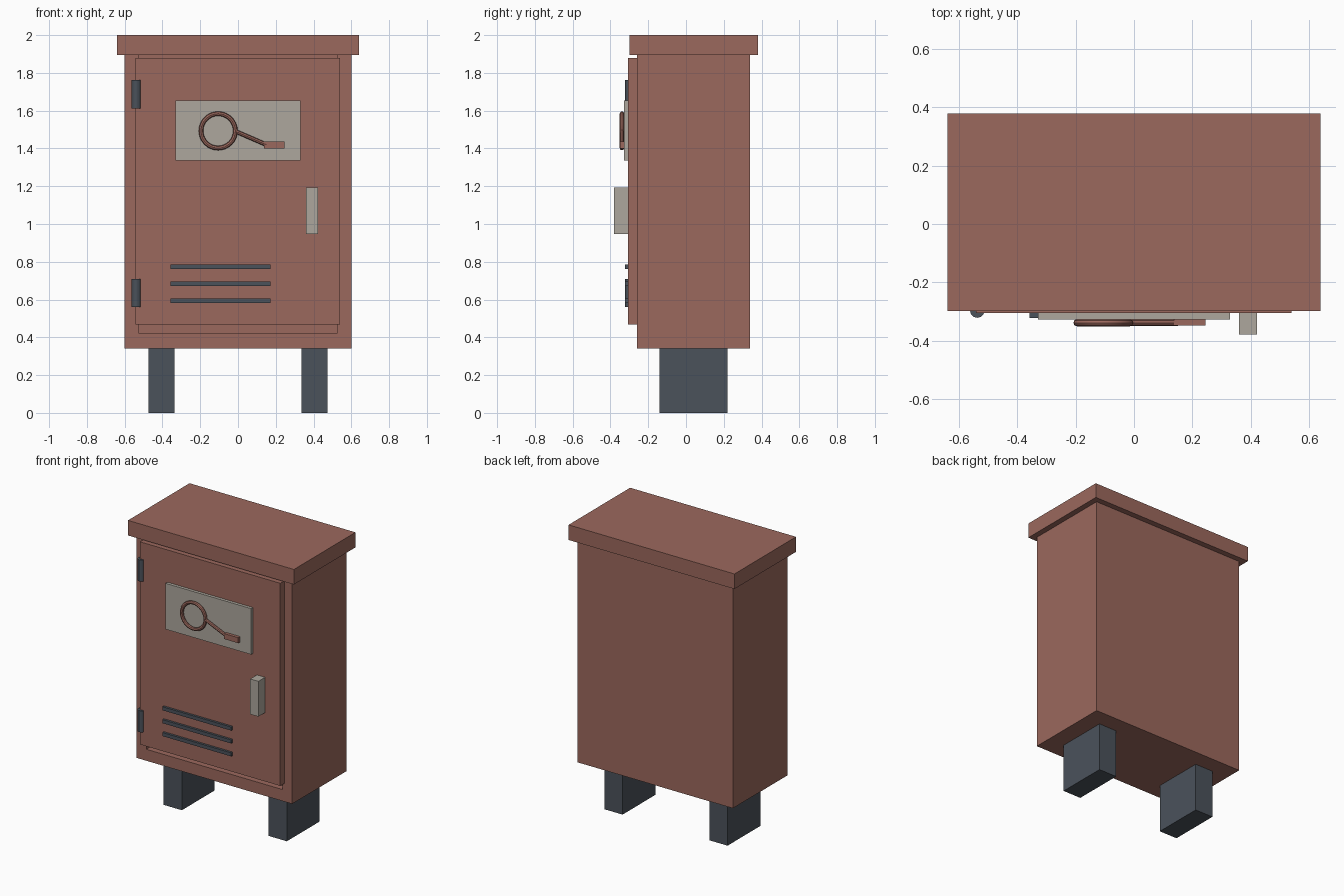
import bpy
from math import pi
from mathutils import Vector

if "Cube" in bpy.data.objects:
    bpy.data.objects.remove(bpy.data.objects["Cube"])


def material(name, rgb):
    m = bpy.data.materials.new(name)
    m.diffuse_color = (*rgb, 1)
    m.use_nodes = True
    m.node_tree.nodes["Principled BSDF"].inputs["Base Color"].default_value = m.diffuse_color
    return m


RUST = material("rust_red", (0.33, 0.14, 0.11))
SLATE = material("dark_slate", (0.07, 0.085, 0.105))
PALE = material("pale_grey", (0.42, 0.39, 0.34))


def finish(name, mat):
    ob = bpy.context.object
    ob.name = name
    if mat:
        ob.data.materials.append(mat)
    return ob


def box(name, x, y, z, mat=None):
    """Box from (min, max) ranges on each axis."""
    bpy.ops.mesh.primitive_cube_add(size=1, location=[(a + b) / 2 for a, b in (x, y, z)])
    ob = bpy.context.object
    ob.scale = [b - a for a, b in (x, y, z)]
    bpy.ops.object.transform_apply(location=False, rotation=False, scale=True)
    return finish(name, mat)


def rod(name, start, end, radius, mat, sides=12):
    a, b = Vector(start), Vector(end)
    bpy.ops.mesh.primitive_cylinder_add(vertices=sides, radius=radius, depth=(b - a).length,
                                        location=(a + b) / 2,
                                        rotation=(b - a).to_track_quat('Z', 'Y').to_euler())
    bpy.ops.object.shade_smooth_by_angle()
    return finish(name, mat)


# Cabinet body with a shallow door recess
body = box("cabinet_body", (-0.6, 0.6), (-0.26, 0.34), (0.34, 1.9), RUST)
cutter = box("recess_cutter", (-0.525, 0.525), (-0.36, -0.21), (0.42, 1.92))
cutter.hide_render = True
cutter.hide_viewport = True
cut = body.modifiers.new("door_recess", 'BOOLEAN')
cut.operation = 'DIFFERENCE'
cut.solver = 'EXACT'
cut.object = cutter

# Roof cap and door
box("roof_cap", (-0.64, 0.64), (-0.298, 0.38), (1.895, 2.0), RUST)
box("door", (-0.543, 0.54), (-0.306, -0.26), (0.467, 1.88), RUST)

# Legs
for side, x in (("left", -0.405), ("right", 0.405)):
    box(f"{side}_leg", (x - 0.07, x + 0.07), (-0.14, 0.22), (0, 0.34), SLATE)

# Hinges
for label, z in (("lower", 0.635), ("upper", 1.687)):
    rod(f"{label}_hinge", (-0.538, -0.297, z - 0.075), (-0.538, -0.297, z + 0.075), 0.025, SLATE)

# Vent slats
for i in range(3):
    z = 0.593 + 0.09 * i
    box(f"vent_slat_{i + 1}", (-0.358, 0.173), (-0.322, -0.3), (z - 0.0125, z + 0.0125), SLATE)

# Door handle
box("door_handle", (0.36, 0.423), (-0.38, -0.306), (0.947, 1.193), PALE)

# Sign plate with raised ring, arm and end block
box("sign_plate", (-0.33, 0.33), (-0.327, -0.3), (1.335, 1.655), PALE)
bpy.ops.mesh.primitive_torus_add(location=(-0.105, -0.339, 1.493), rotation=(pi / 2, 0, 0),
                                 major_radius=0.091, minor_radius=0.012,
                                 major_segments=32, minor_segments=8)
bpy.ops.object.shade_smooth_by_angle()
finish("sign_ring", RUST)
rod("sign_arm", (-0.012, -0.339, 1.49), (0.15, -0.339, 1.42), 0.011, RUST, 8)
box("sign_end_block", (0.138, 0.246), (-0.349, -0.32), (1.4, 1.438), RUST)
